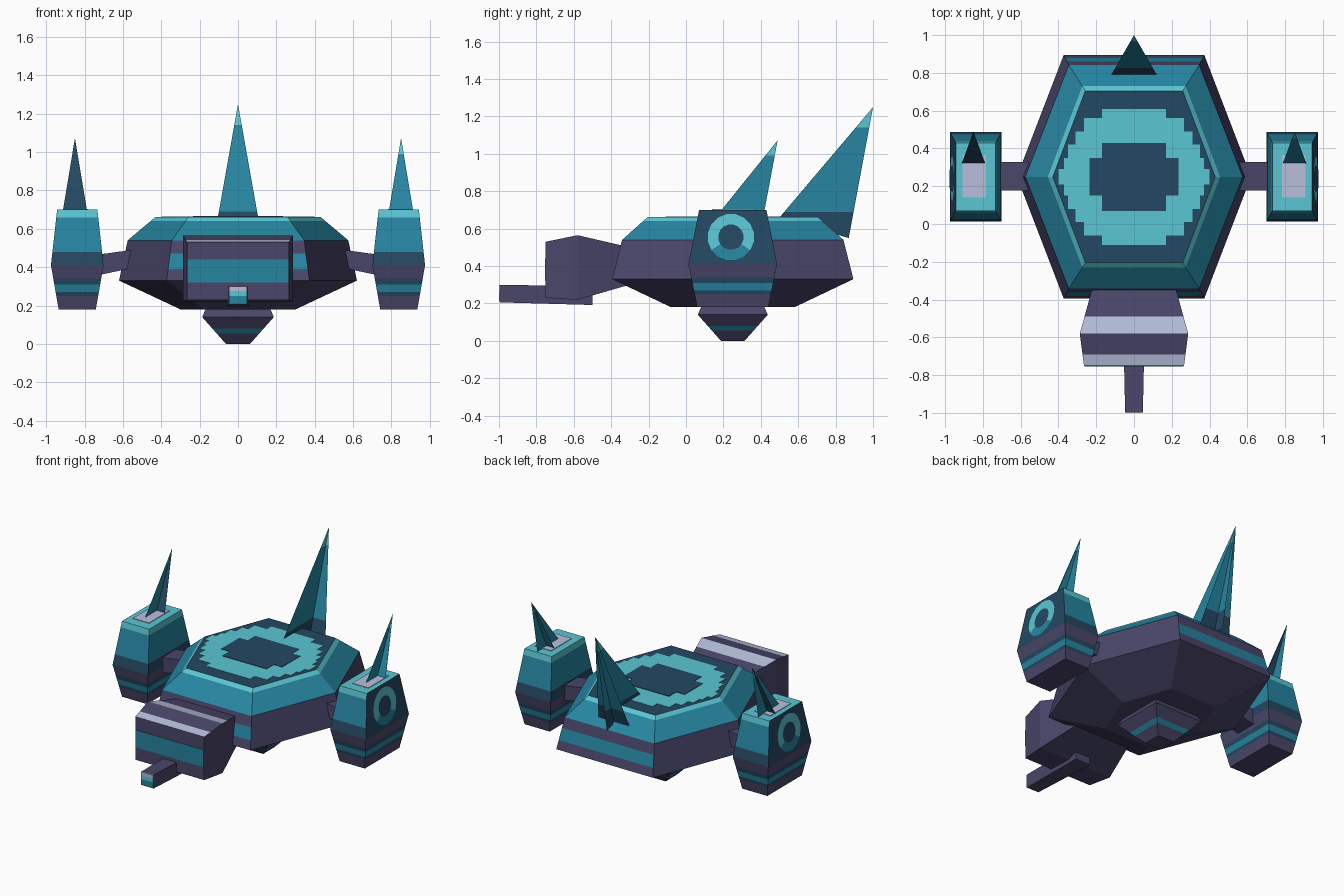
import bpy, bmesh, math
from mathutils import Vector

if "Cube" in bpy.data.objects:
    bpy.data.objects.remove(bpy.data.objects["Cube"])


def srgb(*rgb):
    return [((v / 255 + 0.055) / 1.055) ** 2.4 for v in rgb] + [1]


# Palette
PALETTE = {
    "purple": srgb(74, 70, 106),
    "teal": srgb(38, 133, 161),
    "aqua": srgb(90, 198, 212),
    "navy": srgb(36, 72, 98),
    "lavender": srgb(182, 191, 220),
}
NAMES = list(PALETTE)
MATS = []
for label, colour in PALETTE.items():
    mat = bpy.data.materials.new(label)
    mat.use_nodes = True
    mat.diffuse_color = colour
    mat.node_tree.nodes["Principled BSDF"].inputs["Base Color"].default_value = colour
    MATS.append(mat)


def finish(name, bm, rule, solid=True):
    """Colour the faces with rule(centre, normal) and link the object."""
    if solid:
        bmesh.ops.recalc_face_normals(bm, faces=bm.faces)
    bm.normal_update()
    for f in bm.faces:
        f.material_index = NAMES.index(rule(f.calc_center_median(), f.normal))
    mesh = bpy.data.meshes.new(name)
    bm.to_mesh(mesh)
    bm.free()
    for m in MATS:
        mesh.materials.append(m)
    ob = bpy.data.objects.new(name, mesh)
    bpy.context.collection.objects.link(ob)
    return ob


def plain(colour):
    return lambda c, n: colour


def loft(name, outline, sections, rule, axis="z", centre=(0, 0, 0), cuts=()):
    """Sections are (distance, half width, half depth, depth offset)."""
    bm = bmesh.new()
    rings = []
    for t, a, b, off in sections:
        ring = []
        for u, v in outline:
            p, q = u * a, v * b + off
            co = {"z": (p, q, t), "y": (p, t, q), "x": (t, p, q)}[axis]
            ring.append(bm.verts.new(Vector(co) + Vector(centre)))
        rings.append(ring)
    n = len(outline)
    for lo, hi in zip(rings, rings[1:]):
        for i in range(n):
            j = (i + 1) % n
            bm.faces.new((lo[i], lo[j], hi[j], hi[i]))
    bm.faces.new(rings[0])
    bm.faces.new(rings[-1])
    direction = {"z": (0, 0, 1), "y": (0, 1, 0), "x": (1, 0, 0)}[axis]
    slice_at(bm, cuts, direction)
    return finish(name, bm, rule)


def slice_at(bm, cuts, direction):
    for t in cuts:
        bmesh.ops.bisect_plane(bm, geom=bm.verts[:] + bm.edges[:] + bm.faces[:],
                               plane_co=Vector(direction) * t, plane_no=direction)


SQUARE = [(-1, -1), (1, -1), (1, 1), (-1, 1)]
HEXAGON = [(-1, 0), (-0.6, -1), (0.6, -1), (1, 0), (0.6, 1), (-0.6, 1)]


def plate(name, x, y, z, colour):
    """Box between the given ranges."""
    mid = [(r[0] + r[1]) / 2 for r in (x, y)]
    a, b = (x[1] - x[0]) / 2, (y[1] - y[0]) / 2
    return loft(name, SQUARE, [(h, a, b, 0) for h in z], plain(colour),
                centre=(mid[0], mid[1], 0))


# Hexagonal hull
def hull_rule(c, n):
    if n.z > 0.9:
        return "navy"
    if c.z > 0.54:
        return "aqua" if c.z > 0.64 else "teal"
    return "teal" if 0.39 < c.z < 0.47 and abs(n.y) > 0.9 else "purple"


loft("hull", HEXAGON,
     [(0.18, 0.30, 0.33, 0), (0.33, 0.62, 0.645, 0), (0.54, 0.575, 0.592, 0), (0.662, 0.43, 0.455, 0)],
     hull_rule, centre=(0, 0.25, 0), cuts=(0.39, 0.47, 0.64))


# Stepped deck markings, mirrored from one quadrant
def stepped_plate(name, steps, z, colour):
    quarter = []
    for i, (x, y) in enumerate(steps):
        quarter.append((x, y))
        if i + 1 < len(steps):
            quarter.append((x, steps[i + 1][1]))
    right = quarter + [(x, -y) for x, y in reversed(quarter)]
    outline = right + [(-x, -y) for x, y in right]
    loft(name, outline, [(h, 1, 1, 0) for h in z], plain(colour), centre=(0, 0.25, 0))


stepped_plate("deck_marking",
              [(0.17, 0.36), (0.265, 0.31), (0.31, 0.24), (0.35, 0.17), (0.37, 0.10), (0.40, 0.04)],
              (0.66, 0.664), "aqua")
stepped_plate("deck_center", [(0.17, 0.18), (0.235, 0.10)], (0.66, 0.667), "navy")


# Head
def head_rule(c, n):
    striped = c.y < -0.69 or -0.58 < c.y < -0.49
    return "lavender" if striped and n.z > 0.7 else "purple"


loft("head", SQUARE,
     [(-0.75, 0.265, 0.15, 0.38), (-0.58, 0.287, 0.1725, 0.3925), (-0.32, 0.215, 0.105, 0.40)],
     head_rule, axis="y", cuts=(-0.69, -0.49))
plate("visor", (-0.263, 0.263), (-0.754, -0.749), (0.32, 0.44), "teal")

# Gun barrel with a banded muzzle
loft("gun", SQUARE, [(-0.995, 0.047, 0.047, 0.253), (-0.5, 0.058, 0.05, 0.242)],
     plain("purple"), axis="y")
for band, z, colour in (("lower", (0.21, 0.25), "teal"), ("middle", (0.25, 0.275), "aqua"),
                        ("upper", (0.275, 0.30), "lavender")):
    plate("muzzle_" + band, (-0.046, 0.046), (-1.0, -0.994), z, colour)

# Belly turret
loft("belly_turret", SQUARE, [(0, 0.063, 0.063, 0), (0.14, 0.187, 0.187, 0), (0.19, 0.165, 0.165, 0)],
     lambda c, n: "teal" if 0.055 < c.z < 0.08 else "purple",
     centre=(0, 0.25, 0), cuts=(0.055, 0.08))


# Spikes made of two crossed fins
def spike(name, x, keel, wing, tip, low, high, wing_colour="teal"):
    """keel: two (y, z) base points; wing: (half width, y, z)."""
    top = (x, *tip)
    half, y, z = wing
    fins = {"keel": ([(x, *keel[0]), (x, *keel[1]), top], "teal"),
            "wing": ([(x - half, y, z), (x + half, y, z), top], wing_colour)}
    for part, (points, main) in fins.items():
        bm = bmesh.new()
        bm.faces.new([bm.verts.new(p) for p in points])
        slice_at(bm, (low, high), (0, 0, 1))

        def rule(c, n, main=main):
            if c.z < low:
                return "navy"
            return "aqua" if c.z > high and main == "teal" else main
        finish(name + "_" + part, bm, rule, solid=False)


spike("tail_spike", 0, [(0.5, 0.66), (0.87, 0.55)], (0.12, 0.79, 0.575), (1.0, 1.25), 0.69, 1.14)


# Side pods
POD_BANDS = [(0.25, "purple"), (0.27, "navy"), (0.31, "teal"), (0.34, "navy"),
             (0.41, "purple"), (0.48, "navy"), (0.66, "teal"), (1, "aqua")]

for side, label in ((1, "left"), (-1, "right")):
    def pod_rule(c, n, side=side):
        if n.x * side > 0.7 and c.z > 0.41:
            return "navy"
        return next(colour for top, colour in POD_BANDS if c.z < top)

    loft(label + "_pod", SQUARE,
         [(0.18, 0.097, 0.19, 0), (0.41, 0.137, 0.237, 0), (0.70, 0.105, 0.18, 0)],
         pod_rule, centre=(side * 0.838, 0.25, 0), cuts=[b[0] for b in POD_BANDS[:-1]])
    mid = side * 0.845
    plate(label + "_pod_hatch", (mid - 0.062, mid + 0.062), (0.14, 0.365), (0.698, 0.704), "lavender")

    # Ring lying on the sloped outer face of the pod
    bm = bmesh.new()
    loops = []
    for radius in (0.125, 0.068):
        loop = []
        for k in range(16):
            a = math.tau * (k + 0.5) / 16
            z = 0.555 + radius * math.sin(a)
            x = 0.979 - (z - 0.41) * 0.032 / 0.29
            loop.append(bm.verts.new((side * x, 0.24 + radius * math.cos(a), z)))
        loops.append(loop)
    for k in range(16):
        j = (k + 1) % 16
        quad = (loops[0][k], loops[0][j], loops[1][j], loops[1][k])
        bm.faces.new(quad if side > 0 else quad[::-1])
    finish(label + "_pod_ring", bm, lambda c, n: "aqua" if c.z > 0.49 else "teal", solid=False)

    spike(label + "_pod_spike", side * 0.85, [(0.19, 0.70), (0.42, 0.70)], (0.062, 0.32, 0.70),
          (0.49, 1.073), 0.70, 0.99, "teal" if side > 0 else "navy")

    # Strut joining pod and hull
    loft(label + "_strut", SQUARE,
         [(side * 0.48, 0.075, 0.045, 0.455), (side * 0.74, 0.075, 0.054, 0.41)],
         plain("purple"), axis="x", centre=(0, 0.253, 0))
